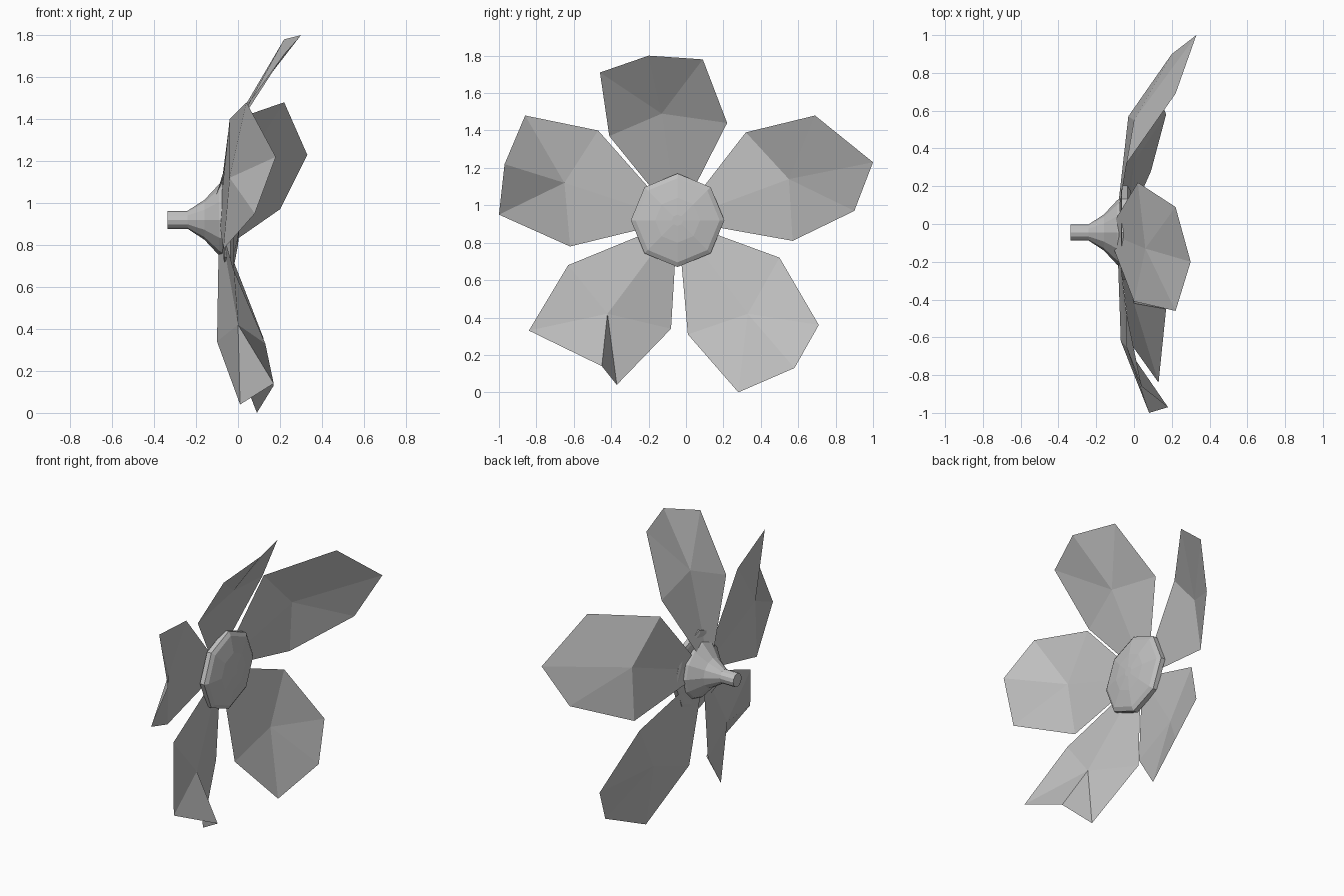
import bpy
import bmesh
import math
from mathutils import Vector

old = bpy.data.objects.get("Cube")
if old:
    bpy.data.objects.remove(old, do_unlink=True)

CENTRE = Vector((0, -.045, .92))

grey = bpy.data.materials.new("plain grey")
grey.use_nodes = True
colour = (.53, .53, .53, 1)
grey.diffuse_color = colour
grey.node_tree.nodes["Principled BSDF"].inputs["Base Color"].default_value = colour


def finish(bm, name):
    """Turn a bmesh into a flat shaded grey object."""
    mesh = bpy.data.meshes.new(name)
    bm.to_mesh(mesh)
    bm.free()
    mesh.materials.append(grey)
    obj = bpy.data.objects.new(name, mesh)
    bpy.context.collection.objects.link(obj)
    return obj


def lathe(name, profile, sides):
    """Revolve (x, radius) points around the flower axis and cap both ends."""
    bm = bmesh.new()
    rings = []
    for x, radius in profile:
        ring = []
        for i in range(sides):
            angle = math.tau * i / sides
            offset = Vector((x, radius * math.sin(angle), radius * math.cos(angle)))
            ring.append(bm.verts.new(CENTRE + offset))
        rings.append(ring)
    for first, second in zip(rings, rings[1:]):
        for i in range(sides):
            j = (i + 1) % sides
            bm.faces.new((first[i], first[j], second[j], second[i]))
    bm.faces.new(rings[0])
    bm.faces.new(rings[-1])
    bmesh.ops.recalc_face_normals(bm, faces=bm.faces)
    return finish(bm, name)


def petal(name, base_x, middle, outline):
    """Fan of flat facets from a raised middle point to the petal rim."""
    bm = bmesh.new()
    hub = bm.verts.new(middle)
    rim = [bm.verts.new(CENTRE + Vector((base_x, 0, 0)))]
    rim += [bm.verts.new(point) for point in outline]
    for i, vert in enumerate(rim):
        bm.faces.new((hub, vert, rim[(i + 1) % len(rim)]))
    return finish(bm, name)


# Domed flower centre and the flared stem behind it
lathe("flower_centre", [(-.07, .23), (-.065, .25), (-.035, .25), (-.02, .225),
                        (.0, .12), (.008, .03)], 8)
lathe("flared_stem", [(-.335, .043), (-.24, .043), (-.16, .095),
                      (-.09, .17), (-.075, .18)], 12)

# Five folded petals
petal("top_petal", -.14, (.06, -.13, 1.49),
      [(.02, .22, 1.44), (.22, .09, 1.78), (.3, -.2, 1.8),
       (.22, -.46, 1.71), (0, -.41, 1.37)])
petal("upper_back_petal", -.1, (0, .55, 1.14),
      [(-.03, .57, .81), (.2, .9, .97), (.33, 1, 1.23),
       (.22, .69, 1.48), (-.04, .32, 1.39)])
petal("upper_front_petal", -.09, (-.04, -.65, 1.12),
      [(-.04, -.47, 1.4), (.04, -.86, 1.48), (.18, -.97, 1.22),
       (.08, -1, .95), (-.07, -.62, .78)])
petal("lower_front_petal", -.09, (0, -.42, .42),
      [(-.02, -.63, .68), (.13, -.84, .33), (.17, -.45, .14),
       (.01, -.37, .04), (-.1, -.08, .34)])
petal("lower_back_petal", -.1, (0, .33, .42),
      [(-.03, .01, .31), (.09, .28, 0), (.17, .58, .13),
       (.12, .71, .36), (-.02, .5, .72)])
